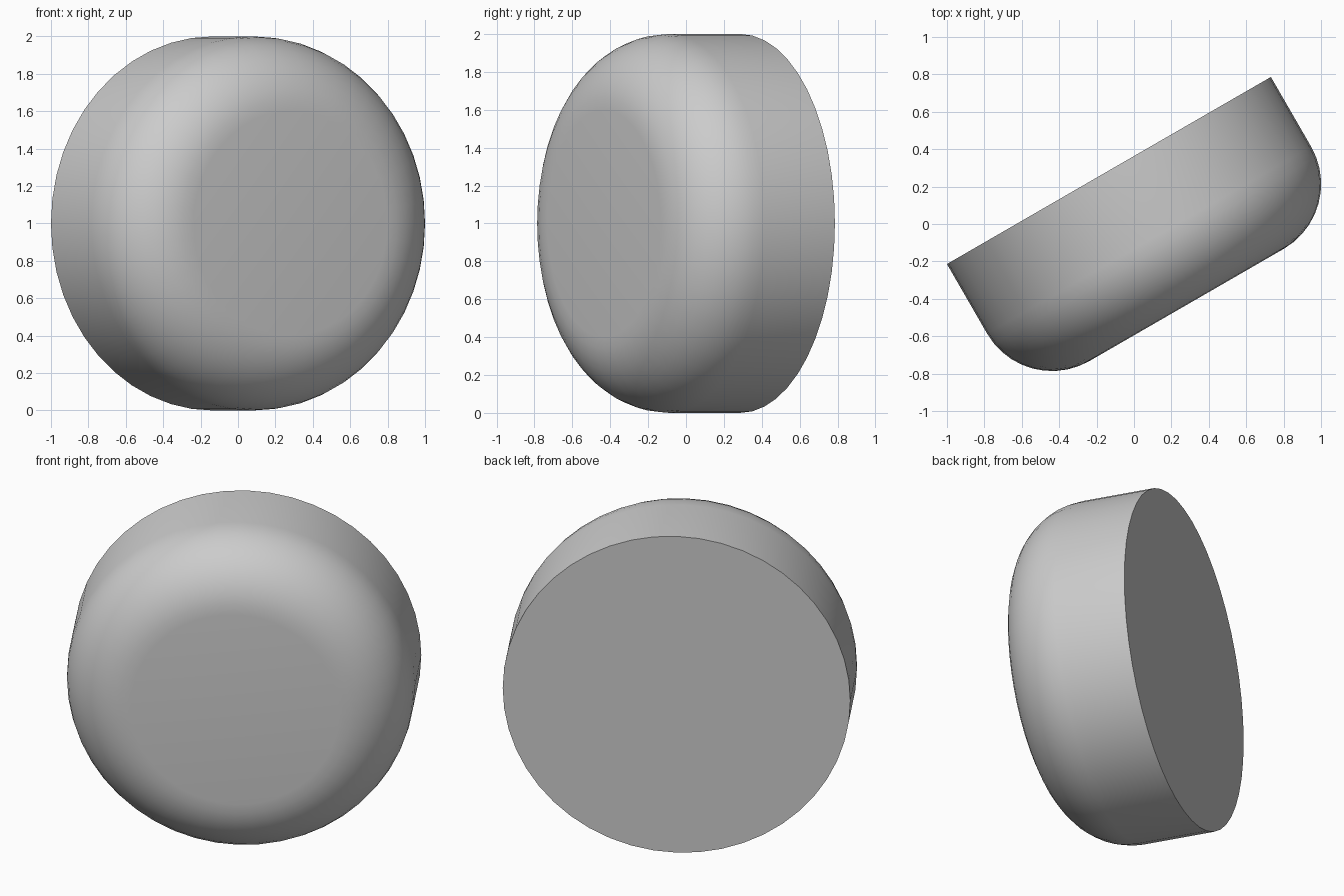
import bpy, bmesh, math
from mathutils import Matrix, Vector

cube = bpy.data.objects.get("Cube")
if cube:
    bpy.data.objects.remove(cube, do_unlink=True)

RADIUS, DEPTH, ROUND, SIDES = 1.0, 0.83, 0.40, 48

# Plain grey material
grey = bpy.data.materials.new("plain grey")
grey.use_nodes = True
grey.diffuse_color = (0.6, 0.6, 0.6, 1)
grey.node_tree.nodes["Principled BSDF"].inputs["Base Color"].default_value = grey.diffuse_color

# Cylinder standing on its back face, front rim rounded over
bm = bmesh.new()
bmesh.ops.create_cone(bm, cap_ends=True, segments=SIDES, radius1=RADIUS,
                      radius2=RADIUS, depth=DEPTH,
                      matrix=Matrix.Translation((0, 0, DEPTH / 2)))
rim = [e for e in bm.edges if all(v.co.z > DEPTH / 2 for v in e.verts)]
bmesh.ops.bevel(bm, geom=rim, offset=ROUND, offset_type='OFFSET',
                segments=10, profile=0.5, affect='EDGES')

# Tip the rounded face forward and turn it towards the left
turn = Matrix.Rotation(math.radians(30), 4, 'Z') @ Matrix.Rotation(math.radians(90), 4, 'X')
back_centre = Vector((-0.134, 0.286, RADIUS))
bm.transform(Matrix.Translation(back_centre) @ turn)

mesh = bpy.data.meshes.new("rounded_disc")
bm.to_mesh(mesh)
bm.free()
mesh.materials.append(grey)
disc = bpy.data.objects.new("rounded_disc", mesh)
bpy.context.collection.objects.link(disc)

# Smooth shading with a crisp back rim
bpy.context.view_layer.objects.active = disc
disc.select_set(True)
bpy.ops.object.shade_smooth_by_angle(angle=math.radians(40))
